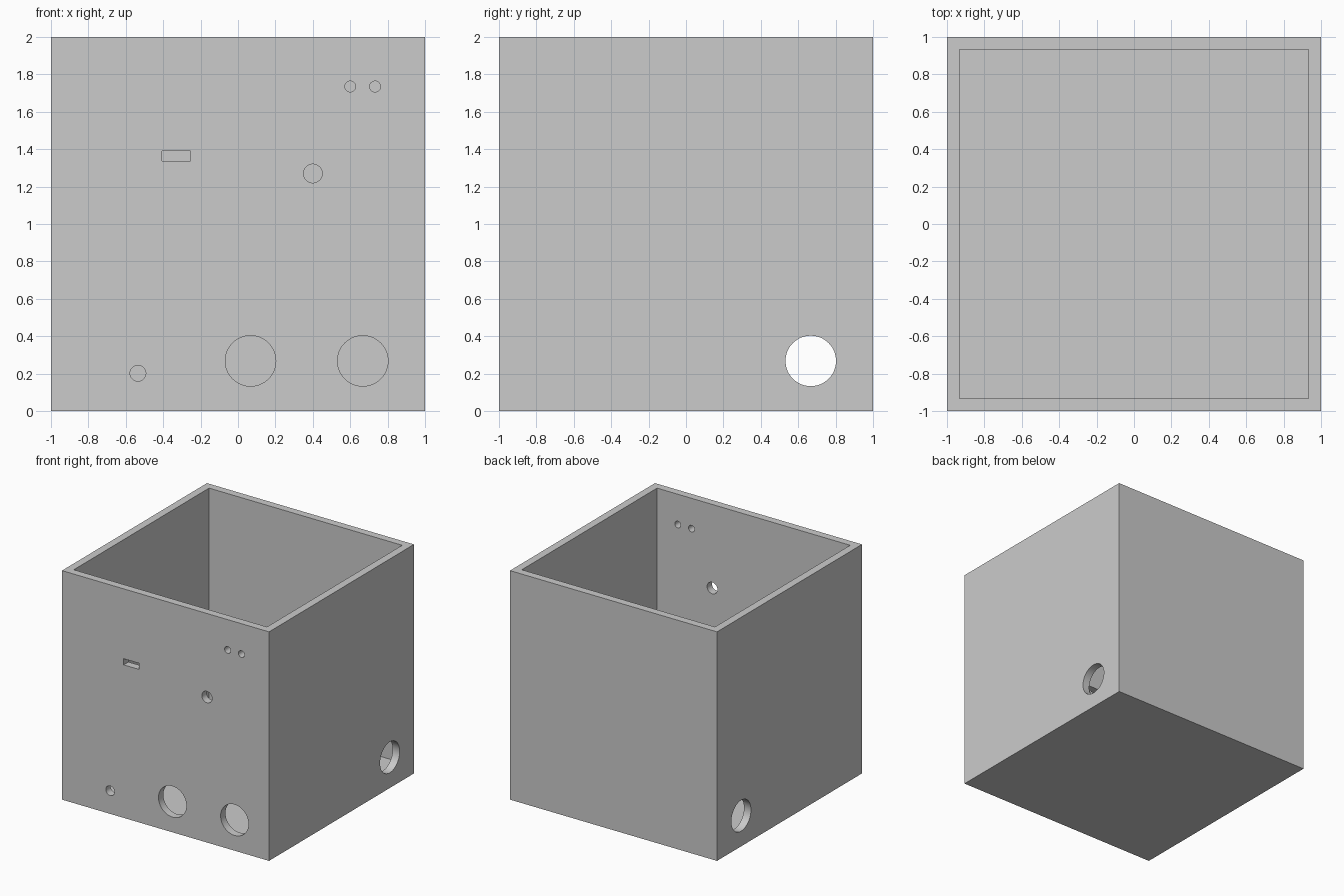
import bpy
import math

old = bpy.data.objects.get("Cube")
if old:
    bpy.data.objects.remove(old, do_unlink=True)

WALL = 0.067
FLOOR = 0.1

# Plain grey material
grey = bpy.data.materials.new("plain grey")
grey.use_nodes = True
colour = (0.6, 0.6, 0.6, 1)
grey.diffuse_color = colour
grey.node_tree.nodes["Principled BSDF"].inputs["Base Color"].default_value = colour


def block(name, centre, size):
    bpy.ops.mesh.primitive_cube_add(size=1, location=centre)
    ob = bpy.context.object
    ob.name = name
    ob.scale = size
    bpy.ops.object.transform_apply(location=True, rotation=False, scale=True)
    ob.data.materials.append(grey)
    return ob


def drill(name, centre, radius, depth, rotation):
    bpy.ops.mesh.primitive_cylinder_add(vertices=64, radius=radius, depth=depth,
                                        location=centre, rotation=rotation)
    ob = bpy.context.object
    ob.name = name
    ob.data.materials.append(grey)
    return ob


def cut(target, cutter):
    mod = target.modifiers.new(cutter.name, "BOOLEAN")
    mod.operation = "DIFFERENCE"
    mod.solver = "EXACT"
    mod.object = cutter
    bpy.context.view_layer.objects.active = target
    bpy.ops.object.modifier_apply(modifier=mod.name)
    bpy.data.objects.remove(cutter, do_unlink=True)


# Open-topped box
box = block("box", (0, 0, 1), (2, 2, 2))
inner = 2 - 2 * WALL
cut(box, block("cavity", (0, 0, FLOOR + 1), (inner, inner, 2)))

# Round holes through the front wall: x, z, radius
for x, z, r in [(0.067, 0.268, 0.135), (0.667, 0.268, 0.135), (-0.535, 0.202, 0.042),
                (0.4, 1.27, 0.05), (0.6, 1.735, 0.029), (0.733, 1.735, 0.029)]:
    cut(box, drill("front_hole", (x, -1, z), r, 0.3, (math.pi / 2, 0, 0)))

# Slot through the front wall
cut(box, block("slot", (-0.33, -1, 1.363), (0.15, 0.3, 0.054)))

# Matching holes through both side walls
for side in (-1, 1):
    cut(box, drill("side_hole", (side, 0.667, 0.268), 0.135, 0.3, (0, math.pi / 2, 0)))

# Smooth hole walls with crisp rims
bpy.ops.object.select_all(action="DESELECT")
box.select_set(True)
bpy.context.view_layer.objects.active = box
bpy.ops.object.shade_smooth_by_angle(angle=math.radians(30))
